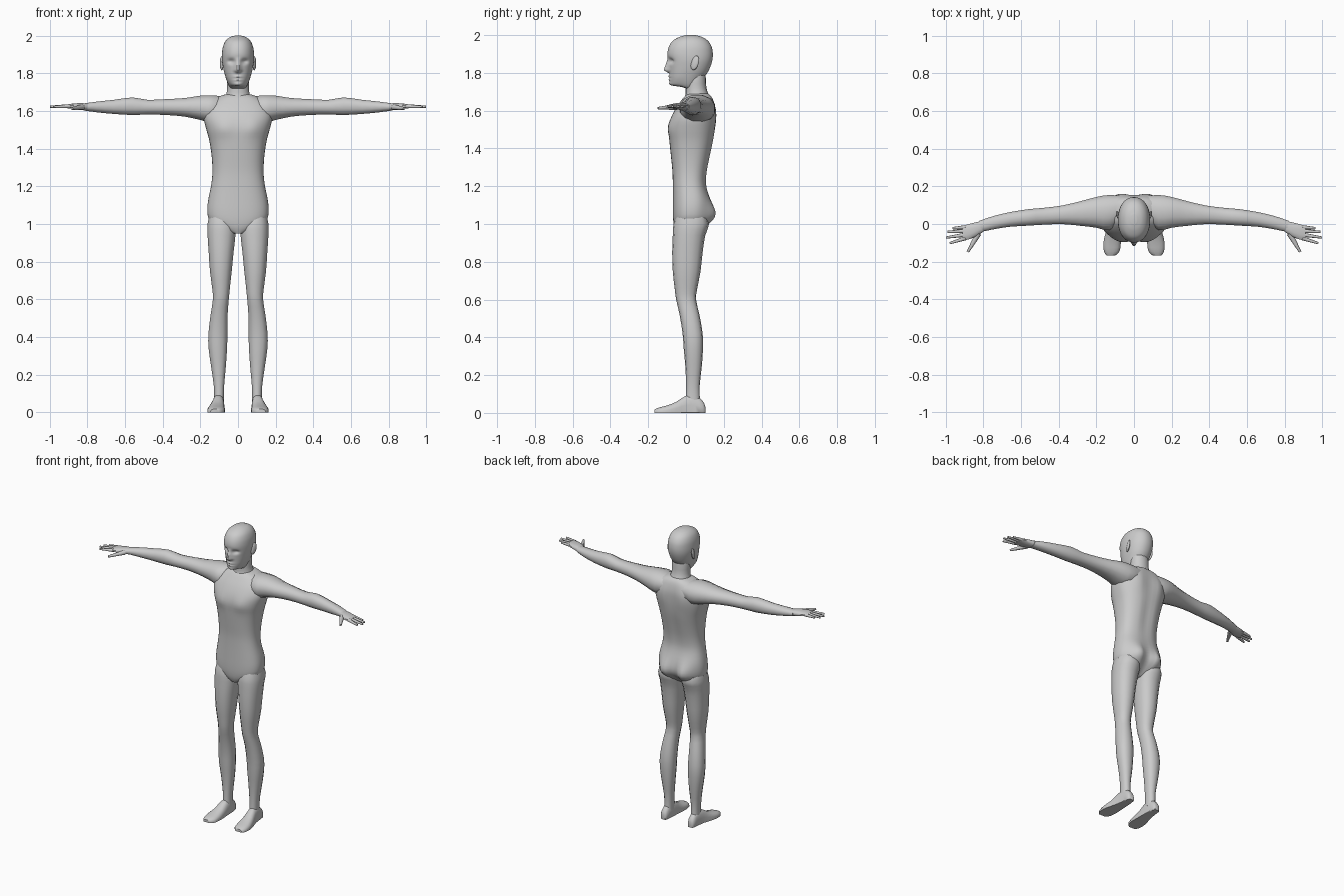
import bpy, bmesh, math
from mathutils import Vector

skin = bpy.data.materials.new("plain grey")
skin.diffuse_color = (0.6, 0.6, 0.6, 1)


def finish(name, bm, mirror=False, angle=50):
    bmesh.ops.recalc_face_normals(bm, faces=bm.faces)
    me = bpy.data.meshes.new(name)
    bm.to_mesh(me)
    bm.free()
    me.materials.append(skin)
    ob = bpy.data.objects.new(name, me)
    bpy.context.collection.objects.link(ob)
    bpy.ops.object.select_all(action='DESELECT')
    ob.select_set(True)
    bpy.context.view_layer.objects.active = ob
    bpy.ops.object.shade_smooth_by_angle(angle=math.radians(angle))
    if mirror:
        ob.modifiers.new("mirror", 'MIRROR').use_mirror_merge = False
    return ob


def spline(rows, steps):
    """Smooth in-between sections through the given ones."""
    out = []
    for i in range(len(rows) - 1):
        p0, p1 = rows[max(i - 1, 0)], rows[i]
        p2, p3 = rows[i + 1], rows[min(i + 2, len(rows) - 1)]
        for s in range(steps):
            t = s / steps
            out.append([b + 0.5 * t * (c - a + t * (2*a - 5*b + 4*c - d + t * (3*(b - c) + d - a)))
                        for a, b, c, d in zip(p0, p1, p2, p3)])
    return out + [list(rows[-1])]


def loft(name, axis, rows, n=14, steps=2, power=2.3, shape=None, mirror=False, angle=50):
    """Skin rounded sections (position, a0, a1, b0, b1) set along an axis."""
    bm = bmesh.new()
    rings = []
    for t, a0, a1, b0, b1 in spline(rows, steps):
        ring = []
        for k in range(n):
            w = 2 * math.pi * (k + 0.5) / n
            c, s = math.cos(w), math.sin(w)
            a = (a0 + a1) / 2 + (a1 - a0) / 2 * math.copysign(abs(c) ** (2 / power), c)
            b = (b0 + b1) / 2 + (b1 - b0) / 2 * math.copysign(abs(s) ** (2 / power), s)
            co = [a, b]
            co.insert(axis, t)
            ring.append(bm.verts.new(shape(*co) if shape else co))
        rings.append(ring)
    for r, q in zip(rings, rings[1:]):
        for k in range(n):
            bm.faces.new((r[k], r[(k + 1) % n], q[(k + 1) % n], q[k]))
    bm.faces.new(rings[0])
    bm.faces.new(rings[-1])
    return finish(name, bm, mirror, angle)


def bump(v, mid, width):
    return math.exp(-((v - mid) / width) ** 2)


def sym(rows):
    return [(z, -w, w, f, b) for z, w, f, b in rows]


# Torso with chest, spine groove and buttocks
def torso_shape(x, y, z):
    ax = abs(x)
    if y < 0:
        y -= 0.012 * bump(ax, 0.075, 0.05) * bump(z, 1.51, 0.045)
        y += 0.008 * bump(x, 0, 0.015) * bump(z, 1.53, 0.06)
    elif y > 0.03:
        y += 0.045 * bump(ax, 0.07, 0.055) * bump(z, 1.05, 0.065)
        y -= 0.014 * bump(x, 0, 0.022) * bump(z, 1.4, 0.2)
        y -= 0.025 * bump(x, 0, 0.016) * bump(z, 1.03, 0.06)
        y += 0.012 * bump(ax, 0.08, 0.05) * bump(z, 1.57, 0.07)
    return x, y, z


loft("torso", 2, sym([
    (0.95, 0.03, -0.05, 0.05), (0.98, 0.10, -0.062, 0.085), (1.02, 0.152, -0.068, 0.11),
    (1.07, 0.163, -0.07, 0.12), (1.13, 0.158, -0.07, 0.123), (1.21, 0.142, -0.07, 0.108),
    (1.28, 0.136, -0.072, 0.112), (1.36, 0.140, -0.08, 0.128), (1.44, 0.152, -0.088, 0.145),
    (1.50, 0.168, -0.09, 0.152), (1.56, 0.182, -0.08, 0.153), (1.61, 0.175, -0.056, 0.153),
    (1.65, 0.145, -0.028, 0.146), (1.675, 0.105, -0.008, 0.135), (1.69, 0.06, 0.01, 0.12)]),
    n=40, steps=3, power=2.5, shape=torso_shape)

# Neck
loft("neck", 2, sym([
    (1.64, 0.085, -0.02, 0.14), (1.68, 0.066, -0.004, 0.122), (1.72, 0.058, -0.002, 0.108),
    (1.77, 0.058, 0.0, 0.105), (1.82, 0.05, 0.01, 0.10)]), n=18, power=2.1)


# Head with nose, eye sockets, lips and chin
def head_shape(x, y, z):
    if y < -0.02:
        rise = max(0, min((1.885 - z) / 0.068, (z - 1.797) / 0.016))
        y -= 0.032 * min(rise, 1) * bump(x, 0, 0.010 + 0.006 * min(rise, 1))
        y += 0.017 * bump(abs(x), 0.036, 0.018) * bump(z, 1.863, 0.013)
        y -= 0.006 * bump(x, 0, 0.02) * (bump(z, 1.781, 0.006) + bump(z, 1.764, 0.006))
        y += 0.004 * bump(x, 0, 0.025) * bump(z, 1.7725, 0.003)
        y -= 0.006 * bump(x, 0, 0.022) * bump(z, 1.742, 0.01)
    if z < 1.80 and y > -0.08:          # jaw line drops behind the chin
        z -= 0.022 * bump(y, 0.03, 0.05) * bump(z, 1.74, 0.03)
    return x, y, z


loft("head", 2, sym([
    (1.733, 0.028, -0.072, 0.02), (1.742, 0.043, -0.083, 0.05), (1.77, 0.061, -0.087, 0.088),
    (1.80, 0.072, -0.088, 0.113), (1.835, 0.08, -0.090, 0.13), (1.87, 0.085, -0.094, 0.14),
    (1.905, 0.085, -0.098, 0.142), (1.94, 0.08, -0.09, 0.135), (1.97, 0.067, -0.07, 0.116),
    (1.99, 0.045, -0.035, 0.085), (2.0, 0.016, 0.0, 0.05)]),
    n=64, steps=6, power=2.15, shape=head_shape)

# Ears
bm = bmesh.new()
bmesh.ops.create_uvsphere(bm, u_segments=12, v_segments=8, radius=1)
for v in bm.verts:
    x, y, z = v.co
    v.co = (0.086 + 0.009 * x + 0.006 * y, 0.047 + 0.021 * y + 0.008 * z, 1.853 + 0.038 * z)
finish("ear", bm, mirror=True)

# Arms
loft("arm", 0, [
    (0.06, 0.02, 0.15, 1.57, 1.675), (0.13, -0.035, 0.157, 1.535, 1.685),
    (0.20, -0.022, 0.146, 1.55, 1.683), (0.28, -0.012, 0.124, 1.568, 1.67),
    (0.38, -0.002, 0.10, 1.577, 1.664), (0.48, -0.005, 0.087, 1.58, 1.66),
    (0.56, -0.010, 0.08, 1.577, 1.673), (0.66, -0.016, 0.064, 1.583, 1.66),
    (0.75, -0.030, 0.042, 1.592, 1.65), (0.82, -0.045, 0.018, 1.602, 1.64)],
    n=12, power=2.2, mirror=True)

# Hands
loft("palm", 0, [
    (0.80, -0.042, 0.018, 1.602, 1.640), (0.84, -0.068, 0.010, 1.605, 1.642),
    (0.88, -0.084, 0.0, 1.611, 1.639), (0.91, -0.086, -0.010, 1.615, 1.634)],
    n=12, power=2.4, mirror=True)


def finger(name, start, end, r0, r1):
    a, b = Vector(start), Vector(end)
    d = b - a
    bm = bmesh.new()
    bmesh.ops.create_cone(bm, cap_ends=True, segments=8, radius1=r0, radius2=r1, depth=d.length)
    turn = d.to_track_quat('Z', 'Y')
    for v in bm.verts:
        v.co = (a + b) / 2 + turn @ v.co
    finish(name, bm, mirror=True)


for name, y0, x1, y1 in [("little_finger", -0.017, 0.962, -0.022), ("ring_finger", -0.037, 0.99, -0.042),
                         ("middle_finger", -0.057, 0.998, -0.072), ("index_finger", -0.076, 0.978, -0.102)]:
    finger(name, (0.895, y0, 1.625), (x1, y1, 1.622), 0.011, 0.006)
finger("thumb", (0.825, -0.05, 1.62), (0.882, -0.148, 1.613), 0.016, 0.007)

# Legs
loft("leg", 2, [
    (1.06, 0.03, 0.15, -0.045, 0.10), (1.0, 0.010, 0.163, -0.066, 0.122),
    (0.94, 0.012, 0.163, -0.07, 0.102), (0.85, 0.022, 0.157, -0.073, 0.088),
    (0.75, 0.032, 0.150, -0.07, 0.077), (0.66, 0.042, 0.138, -0.06, 0.06),
    (0.60, 0.048, 0.134, -0.052, 0.053), (0.52, 0.054, 0.146, -0.034, 0.071),
    (0.42, 0.055, 0.158, -0.018, 0.088), (0.34, 0.057, 0.157, -0.012, 0.09),
    (0.24, 0.064, 0.143, -0.003, 0.083), (0.14, 0.073, 0.129, 0.0, 0.072),
    (0.05, 0.074, 0.127, -0.003, 0.075)], n=14, power=2.3, mirror=True)


# Feet with flat soles
def sole(x, y, z):
    return x, y, max(z, 0)


loft("foot", 1, [
    (0.102, 0.086, 0.118, -0.01, 0.035), (0.088, 0.078, 0.128, -0.03, 0.065),
    (0.05, 0.074, 0.131, -0.05, 0.092), (0.0, 0.072, 0.138, -0.05, 0.092),
    (-0.05, 0.070, 0.152, -0.035, 0.060), (-0.10, 0.069, 0.163, -0.025, 0.040),
    (-0.145, 0.076, 0.160, -0.02, 0.028), (-0.168, 0.10, 0.145, -0.01, 0.018)],
    n=16, power=2.5, shape=sole, mirror=True)
